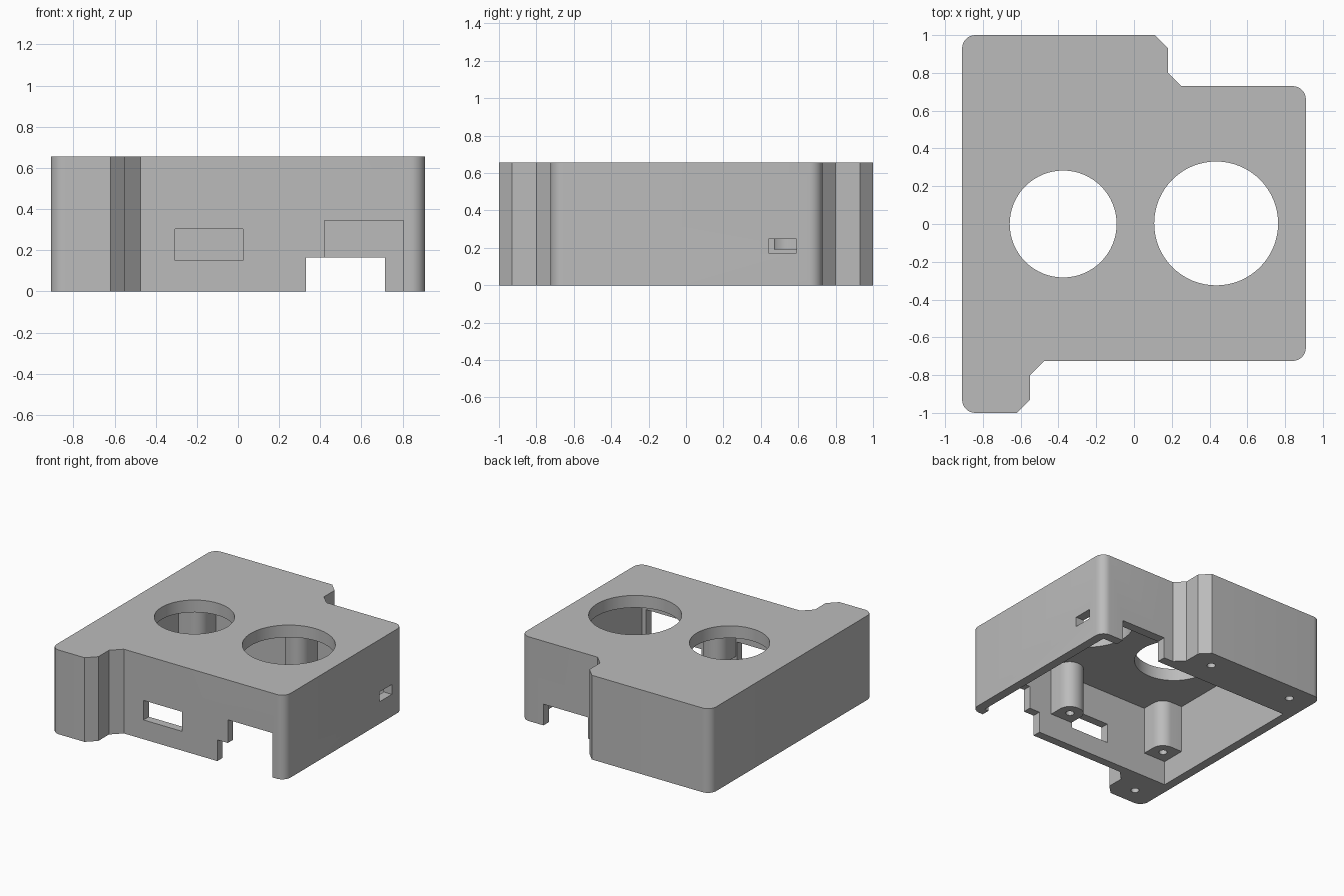
import bpy, bmesh, math
from mathutils import Vector

cube = bpy.data.objects.get("Cube")
if cube:
    bpy.data.objects.remove(cube, do_unlink=True)

HEIGHT, CEILING = 0.655, 0.56
POST_BOTTOM, PILOT = 0.19, 0.03
IN_X, IN_Y = 0.84, 0.66

grey = bpy.data.materials.new("plain grey")
grey.use_nodes = True
grey.diffuse_color = (0.5, 0.5, 0.5, 1)
grey.node_tree.nodes["Principled BSDF"].inputs["Base Color"].default_value = (0.5, 0.5, 0.5, 1)


def rounded(corners, steps=8):
    """Corner list of (x, y, radius) turned into an outline with tangent arcs."""
    out = []
    for i, (x, y, r) in enumerate(corners):
        p = Vector((x, y))
        if not r:
            out.append(p)
            continue
        a = (Vector(corners[i - 1][:2]) - p).normalized()
        b = (Vector(corners[(i + 1) % len(corners)][:2]) - p).normalized()
        centre = p + (a + b) * r
        for k in range(steps + 1):
            t = k / steps * math.pi / 2
            out.append(centre - b * r * math.cos(t) - a * r * math.sin(t))
    return out


def prism(name, outline, z0, z1):
    bm = bmesh.new()
    face = bm.faces.new([bm.verts.new((p[0], p[1], z0)) for p in outline])
    res = bmesh.ops.extrude_face_region(bm, geom=[face])
    top = [v for v in res["geom"] if isinstance(v, bmesh.types.BMVert)]
    bmesh.ops.translate(bm, verts=top, vec=(0, 0, z1 - z0))
    bmesh.ops.recalc_face_normals(bm, faces=bm.faces)
    mesh = bpy.data.meshes.new(name)
    bm.to_mesh(mesh)
    bm.free()
    mesh.materials.append(grey)
    ob = bpy.data.objects.new(name, mesh)
    bpy.context.collection.objects.link(ob)
    return ob


def box(name, x0, x1, y0, y1, z0, z1):
    return prism(name, [(x0, y0), (x1, y0), (x1, y1), (x0, y1)], z0, z1)


def cylinder(name, x, y, r, z0, z1, n):
    ring = [(x + r * math.cos(math.tau * i / n), y + r * math.sin(math.tau * i / n)) for i in range(n)]
    return prism(name, ring, z0, z1)


def activate(ob):
    bpy.ops.object.select_all(action="DESELECT")
    ob.select_set(True)
    bpy.context.view_layer.objects.active = ob


def cut(ob, *cutters):
    activate(ob)
    for c in cutters:
        mod = ob.modifiers.new("cut", "BOOLEAN")
        mod.operation, mod.solver, mod.object = "DIFFERENCE", "EXACT", c
        bpy.ops.object.modifier_apply(modifier=mod.name)
        bpy.data.objects.remove(c, do_unlink=True)


def finish(ob):
    activate(ob)
    bpy.ops.object.shade_smooth_by_angle(angle=math.radians(30))


# Housing with a wide rear flange and a small front tab
R = 0.07
housing = prism("housing", rounded([
    (-0.91, -1, R), (-0.62, -1, 0), (-0.55, -0.93, 0), (-0.55, -0.8, 0), (-0.475, -0.725, 0),
    (0.91, -0.725, R), (0.91, 0.73, R), (0.25, 0.73, 0), (0.18, 0.8, 0),
    (0.18, 0.93, 0), (0.11, 1, 0), (-0.91, 1, R)]), 0, HEIGHT)

# Hollow, open underneath, and the two round top openings
cut(housing,
    box("cavity", -IN_X, IN_X, -IN_Y, IN_Y, -0.1, CEILING),
    cylinder("small_opening", -0.375, 0, 0.283, 0.4, 1, 64),
    cylinder("large_opening", 0.435, 0.003, 0.328, 0.4, 1, 64))

# Wall openings: cable passage front to back, connector, window, side slot
cut(housing,
    box("passage", 0.33, 0.715, -1.2, 1.2, -0.1, 0.165),
    box("connector", 0.42, 0.805, -1.2, -0.5, -0.1, 0.345),
    box("window", -0.305, 0.025, -1.2, -0.62, 0.15, 0.302),
    box("slot", 0.8, 1.2, 0.44, 0.59, 0.172, 0.248))

# Blind screw holes in flange and tab
for x, y in [(-0.73, 0.86), (0, 0.86), (-0.73, -0.86)]:
    cut(housing, cylinder("screw_hole", x, y, PILOT, -0.1, 0.35, 24))
finish(housing)

# Four hanging posts, at the side corners and along the front and back walls
SIZE, SINK = 0.19, 0.02
for side, place in [(-1, "front"), (1, "back")]:
    wall, inner = side * (IN_Y + SINK), side * (IN_Y - SIZE)
    for x0, r_left, label in [(-IN_X, 0, "corner"), (0.03, 0.09, "middle")]:
        left = x0 if r_left else x0 - SINK
        x1 = x0 + SIZE
        post = prism(f"{place}_{label}_post", rounded([
            (left, wall, 0), (x1, wall, 0), (x1, inner, 0.09), (left, inner, r_left)]),
            POST_BOTTOM, CEILING + SINK)
        cut(post, cylinder("pilot", x0 + SIZE / 2, side * (IN_Y - SIZE / 2), PILOT, 0, 0.45, 24))
        finish(post)
